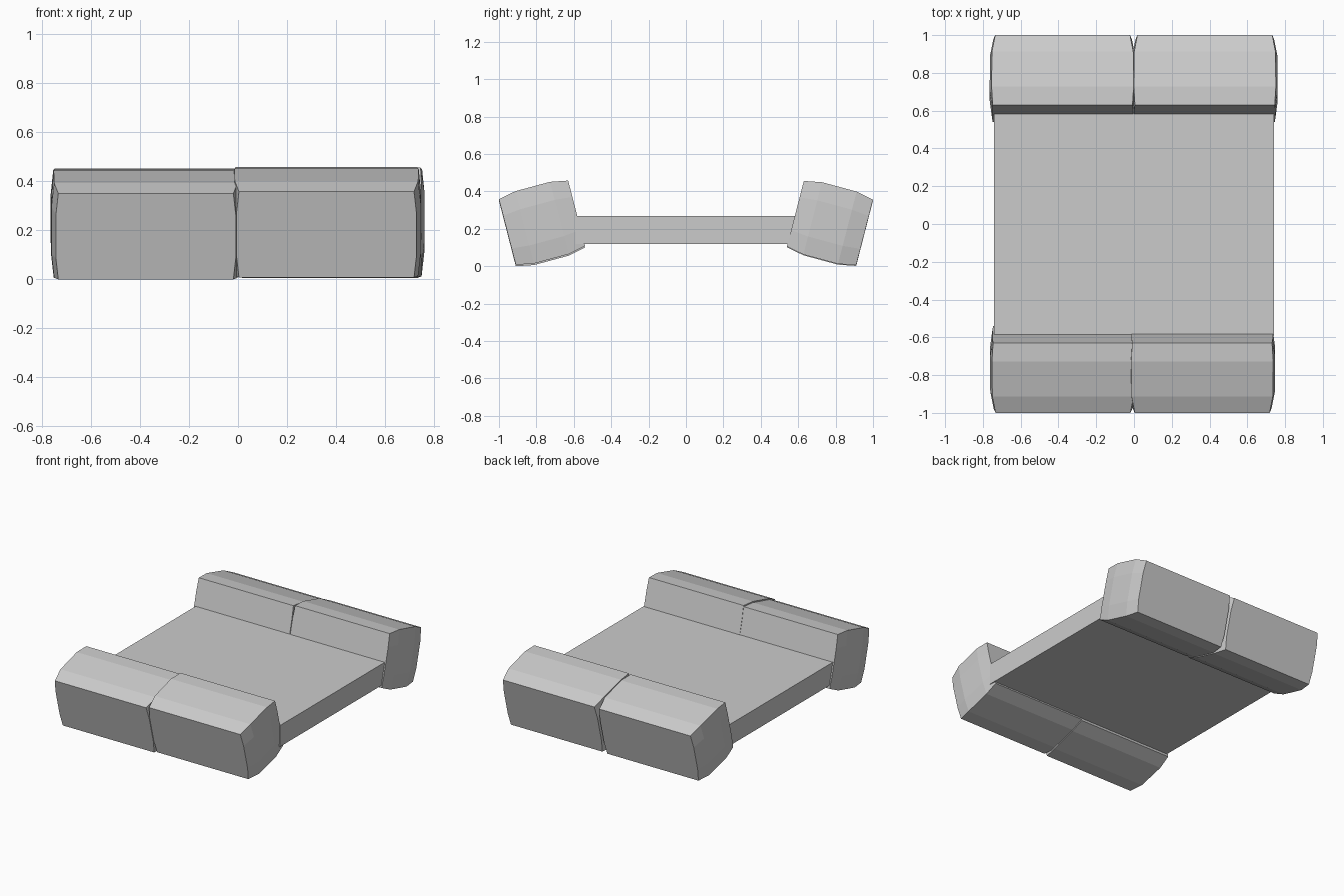
import bpy, bmesh
from mathutils import Vector

if "Cube" in bpy.data.objects:
    bpy.data.objects.remove(bpy.data.objects["Cube"])

STEPS = (0, 0.25, 0.75, 1)
# half length of the block at each (v row, u column): padded ends
ENDS = ((0.357, 0.374, 0.376, 0.370),
        (0.367, 0.385, 0.386, 0.374),
        (0.367, 0.385, 0.386, 0.374),
        (0.357, 0.374, 0.376, 0.370))


def make_object(name, bm):
    bmesh.ops.recalc_face_normals(bm, faces=bm.faces)
    mesh = bpy.data.meshes.new(name)
    bm.to_mesh(mesh)
    bm.free()
    ob = bpy.data.objects.new(name, mesh)
    bpy.context.collection.objects.link(ob)
    return ob


def padded_block(name, cx, dz, side):
    """Tilted block with bulging top, bottom and ends; side -1 front, +1 back."""
    origin = Vector((0.91, 0.005))
    across, up = Vector((-0.37, 0.10)), Vector((0.09, 0.35))
    normal = up.normalized()
    bm = bmesh.new()
    caps = []
    for sx in (-1, 1):
        cap = []
        for j, v in enumerate(STEPS):
            row = []
            for i, u in enumerate(STEPS):
                p = origin + across * u + up * v
                if i in (1, 2):
                    p += normal * (0.019 * (2 * v - 1))
                row.append(bm.verts.new((cx + sx * ENDS[j][i], side * p.x, p.y + dz)))
            cap.append(row)
        caps.append(cap)
        for j in range(3):
            for i in range(3):
                bm.faces.new((cap[j][i], cap[j][i + 1], cap[j + 1][i + 1], cap[j + 1][i]))
    # long sides joining the two ends
    ring = ([(0, i) for i in range(3)] + [(j, 3) for j in range(3)]
            + [(3, i) for i in (3, 2, 1)] + [(j, 0) for j in (3, 2, 1)])
    a, b = caps
    for k, (j, i) in enumerate(ring):
        m, n = ring[(k + 1) % len(ring)]
        bm.faces.new((a[j][i], a[m][n], b[m][n], b[j][i]))
    return make_object(name, bm)


# flat slab between the rows of blocks
bm = bmesh.new()
bmesh.ops.create_cube(bm, size=1)
bmesh.ops.scale(bm, vec=(1.48, 1.18, 0.15), verts=bm.verts)
bmesh.ops.translate(bm, vec=(0, 0, 0.195), verts=bm.verts)
make_object("base_slab", bm)

# four padded blocks, slightly uneven in placement
padded_block("front_left_block", -0.376, -0.005, -1)
padded_block("front_right_block", 0.361, 0.003, -1)
padded_block("back_left_block", -0.378, -0.003, 1)
padded_block("back_right_block", 0.375, 0.001, 1)
